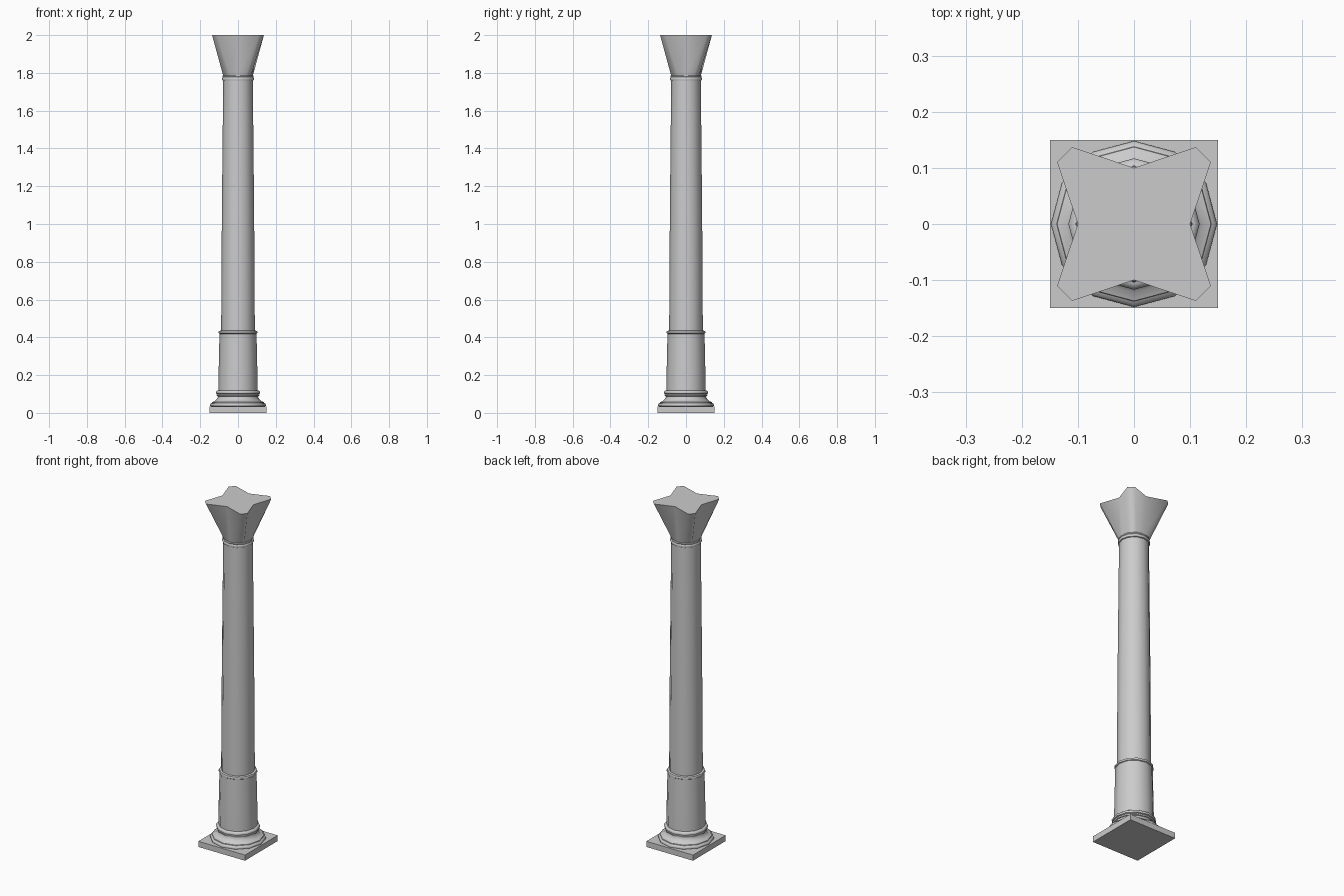
import bpy, bmesh, math

if "Cube" in bpy.data.objects:
    bpy.data.objects.remove(bpy.data.objects["Cube"])

SIDES = 12


def ring(r, z):
    return [(r * math.cos(2 * math.pi * i / SIDES), r * math.sin(2 * math.pi * i / SIDES), z)
            for i in range(SIDES)]


def loft(name, rings, angle):
    """Skin a stack of closed rings, cap both ends and shade smooth by angle."""
    bm = bmesh.new()
    loops = [[bm.verts.new(p) for p in pts] for pts in rings]
    n = len(loops[0])
    for a, b in zip(loops, loops[1:]):
        for i in range(n):
            j = (i + 1) % n
            bm.faces.new((a[i], a[j], b[j], b[i]))
    bm.faces.new(loops[0][::-1])
    bm.faces.new(loops[-1])
    mesh = bpy.data.meshes.new(name)
    bm.to_mesh(mesh)
    bm.free()
    obj = bpy.data.objects.new(name, mesh)
    bpy.context.collection.objects.link(obj)
    bpy.ops.object.select_all(action='DESELECT')
    obj.select_set(True)
    bpy.context.view_layer.objects.active = obj
    bpy.ops.object.shade_smooth_by_angle(angle=math.radians(angle))
    return obj


def turned(name, profile, angle=40):
    return loft(name, [ring(r, z) for r, z in profile], angle)


# Square plinth
h = 0.15
loft("plinth", [[(-h, -h, z), (h, -h, z), (h, h, z), (-h, h, z)] for z in (0, 0.033)], 30)

# Moulded base: large torus, hollow, small torus
turned("base_moulding", [
    (0.140, 0.033), (0.147, 0.037), (0.148, 0.043), (0.145, 0.049), (0.138, 0.053),
    (0.137, 0.057), (0.122, 0.063), (0.113, 0.072), (0.107, 0.083), (0.107, 0.087),
    (0.112, 0.089), (0.113, 0.096), (0.108, 0.099), (0.115, 0.102), (0.117, 0.108),
    (0.115, 0.114), (0.108, 0.119), (0.100, 0.120)])

# Lower drum, collar and tapered shaft
turned("lower_drum", [(0.104, 0.118), (0.103, 0.20), (0.098, 0.425)])
turned("drum_collar", [(0.097, 0.418), (0.102, 0.422), (0.103, 0.428), (0.100, 0.434), (0.087, 0.437)])
turned("shaft", [(0.089, 0.43), (0.088, 0.70), (0.085, 1.10), (0.081, 1.50), (0.078, 1.765)])

# Neck ring under the capital
turned("neck_ring", [(0.077, 1.758), (0.083, 1.761), (0.085, 1.768), (0.083, 1.775),
                     (0.081, 1.777), (0.083, 1.781), (0.081, 1.786), (0.075, 1.788)])

# Capital: round at the neck, flaring to a four-horned top
top = []
for k in range(4):
    c, s = round(math.cos(k * math.pi / 2)), round(math.sin(k * math.pi / 2))
    for x, y in ((0.10, 0), (0.137, 0.11), (0.11, 0.137)):
        top.append((x * c - y * s, x * s + y * c, 2.0))
loft("capital", [ring(0.078, 1.783), top], 65)
